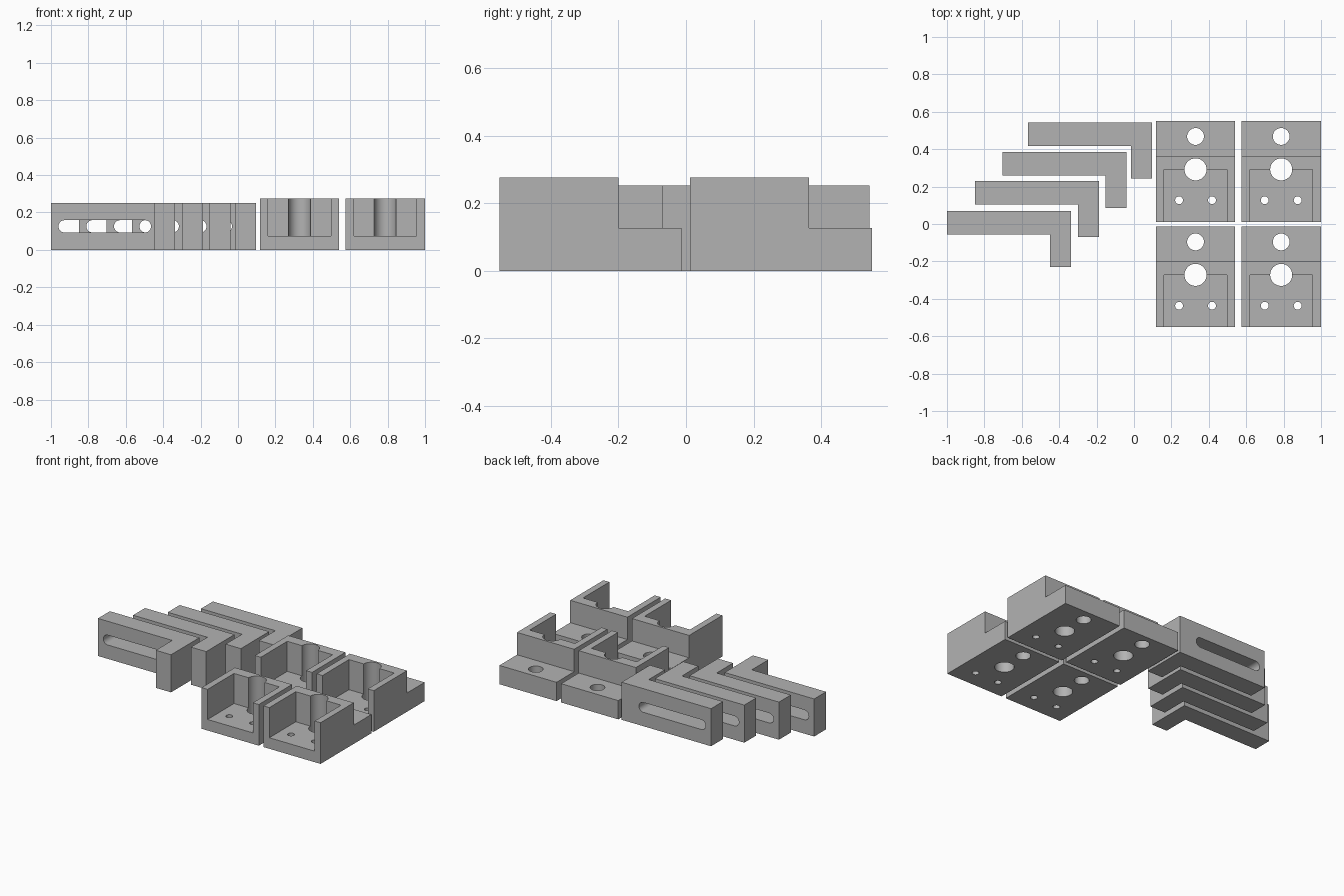
import bpy, bmesh, math

if "Cube" in bpy.data.objects:
    bpy.data.objects.remove(bpy.data.objects["Cube"])

grey = bpy.data.materials.new("plain grey")
grey.diffuse_color = (0.45, 0.45, 0.45, 1)
grey.use_nodes = True
grey.node_tree.nodes["Principled BSDF"].inputs["Base Color"].default_value = grey.diffuse_color


def prism(name, outline, axis, start, depth):
    """Extrude a closed 2D outline; axis 'x' uses (y, z), 'y' uses (x, z), 'z' uses (x, y)."""
    place = {"x": lambda a, b: (start, a, b),
             "y": lambda a, b: (a, start, b),
             "z": lambda a, b: (a, b, start)}[axis]
    push = {"x": (depth, 0, 0), "y": (0, depth, 0), "z": (0, 0, depth)}[axis]
    bm = bmesh.new()
    face = bm.faces.new([bm.verts.new(place(a, b)) for a, b in outline])
    ext = bmesh.ops.extrude_face_region(bm, geom=[face])
    bmesh.ops.translate(bm, vec=push,
                        verts=[g for g in ext["geom"] if isinstance(g, bmesh.types.BMVert)])
    bmesh.ops.recalc_face_normals(bm, faces=bm.faces)
    mesh = bpy.data.meshes.new(name)
    bm.to_mesh(mesh)
    bm.free()
    mesh.materials.append(grey)
    obj = bpy.data.objects.new(name, mesh)
    bpy.context.collection.objects.link(obj)
    return obj


def rect(a0, a1, b0, b1):
    return [(a0, b0), (a1, b0), (a1, b1), (a0, b1)]


def slot(a0, a1, b, r, n=16):
    """Rounded slot outline; a circle when a0 == a1."""
    right = [(a1 + r * math.sin(math.pi * i / n), b - r * math.cos(math.pi * i / n))
             for i in range(n + 1)]
    left = [(a0 - r * math.sin(math.pi * i / n), b + r * math.cos(math.pi * i / n))
            for i in range(n + 1)]
    return right[:-1] + left[:-1] if a0 == a1 else right + left


def cut(obj, cutters):
    for c in cutters:
        mod = obj.modifiers.new("cut", "BOOLEAN")
        mod.operation, mod.solver, mod.object = "DIFFERENCE", "EXACT", c
    bpy.context.view_layer.objects.active = obj
    for mod in list(obj.modifiers):
        bpy.ops.object.modifier_apply(modifier=mod.name)
    for c in cutters:
        bpy.data.objects.remove(c)
    bpy.ops.object.select_all(action="DESELECT")
    obj.select_set(True)
    bpy.ops.object.shade_smooth_by_angle(angle=math.radians(30))


# Slotted L brackets, staggered
for x, y in [(-1, 0.07), (-0.851, 0.23), (-0.703, 0.386), (-0.567, 0.544)]:
    outline = [(x, y), (x, y - 0.126), (x + 0.551, y - 0.126), (x + 0.551, y - 0.3),
               (x + 0.664, y - 0.3), (x + 0.664, y)]
    bracket = prism("slotted_bracket", outline, "z", 0, 0.252)
    cut(bracket, [prism("slot_cutter", slot(x + 0.073, x + 0.502, 0.126, 0.033),
                        "y", y - 0.15, 0.2)])

# Stepped clamp blocks with an open front pocket and drilled holes
for cx in (0.329, 0.787):
    for y in (-0.552, 0.012):
        side = [(y, 0), (y + 0.539, 0), (y + 0.539, 0.126), (y + 0.352, 0.126),
                (y + 0.352, 0.276), (y, 0.276)]
        block = prism("clamp_block", side, "x", cx - 0.212, 0.424)
        cutters = [prism("pocket_cutter", rect(cx - 0.168, cx + 0.168, y - 0.1, y + 0.28),
                         "z", 0.074, 0.4)]
        for hx, hy, r in [(0, 0.28, 0.059), (0, 0.456, 0.045),
                          (-0.088, 0.115, 0.021), (0.088, 0.115, 0.021)]:
            cutters.append(prism("hole_cutter", slot(cx + hx, cx + hx, y + hy, r),
                                 "z", -0.1, 0.6))
        cut(block, cutters)
